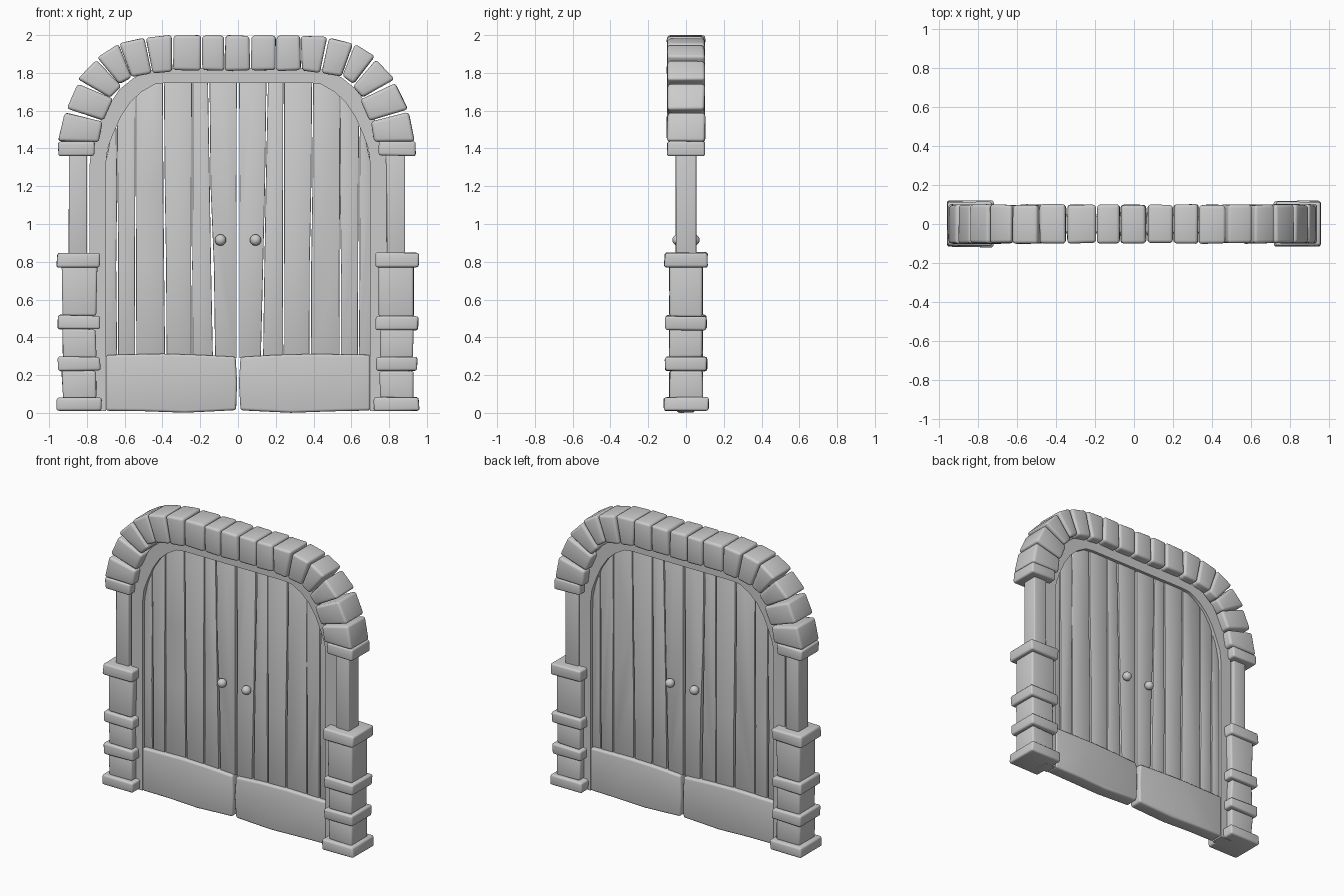
import bpy, bmesh, math, random
from mathutils import Vector

if "Cube" in bpy.data.objects:
    bpy.data.objects.remove(bpy.data.objects["Cube"])

random.seed(4)


def finish(name, bm, bevel=0.0, segs=3):
    bmesh.ops.recalc_face_normals(bm, faces=bm.faces)
    if bevel:
        edges = [e for e in bm.edges if e.calc_face_angle(0) > math.radians(30)]
        bmesh.ops.bevel(bm, geom=edges, offset=bevel, segments=segs, profile=0.5,
                        affect='EDGES', clamp_overlap=True)
    for f in bm.faces:
        f.smooth = True
    me = bpy.data.meshes.new(name)
    bm.to_mesh(me)
    bm.free()
    me.set_sharp_from_angle(angle=math.radians(40))
    ob = bpy.data.objects.new(name, me)
    bpy.context.collection.objects.link(ob)
    return ob


def prism(name, pts, depth, bevel=0.0, jitter=0.0, segs=3):
    """Extrude an (x, z) outline from -depth to +depth along y."""
    bm = bmesh.new()
    j = lambda: random.uniform(-jitter, jitter)
    a = [bm.verts.new((x + j(), -depth + j(), z + j())) for x, z in pts]
    b = [bm.verts.new((v.co.x + j() * .6, depth + j(), v.co.z + j() * .6)) for v in a]
    n = len(pts)
    bm.faces.new(a)
    bm.faces.new(b[::-1])
    for i in range(n):
        k = (i + 1) % n
        bm.faces.new((a[i], b[i], b[k], a[k]))
    return finish(name, bm, bevel, segs)


def block(name, x0, x1, z0, z1, depth, bevel=0.015, jitter=0.004):
    return prism(name, [(x0, z0), (x1, z0), (x1, z1), (x0, z1)], depth, bevel, jitter)


# Arch stones: outer start, outer end, inner end, inner start (left side)
side_stones = [
    [(-.95, 1.44), (-.915, 1.59), (-.72, 1.54), (-.735, 1.435)],
    [(-.91, 1.61), (-.85, 1.745), (-.66, 1.66), (-.715, 1.55)],
    [(-.845, 1.77), (-.75, 1.87), (-.62, 1.73), (-.675, 1.67)],
    [(-.743, 1.885), (-.635, 1.95), (-.565, 1.78), (-.628, 1.74)],
    [(-.625, 1.955), (-.495, 1.988), (-.46, 1.80), (-.56, 1.78)],
    [(-.485, 1.99), (-.35, 1.998), (-.352, 1.81), (-.45, 1.80)],
]
for s, tag, shift in ((1, "left", 0), (-1, "right", -.015)):
    for i, st in enumerate(side_stones):
        prism(f"arch_stone_{tag}_{i}", [(s * x + shift, z) for x, z in st],
              .099, .017, .004)
for i, (x0, x1) in enumerate([(-.345, -.195), (-.188, -.075), (-.068, .062),
                              (.07, .197), (.203, .33)]):
    block(f"arch_stone_top_{i}", x0, x1, 1.812, 1.997, .099, .017, .003)

# Stepped stone columns: name, x range, z range, half depth
column = [
    ("base", -.958, -.722, .008, .08, .118),
    ("low_block", -.93, -.752, .075, .225, .088),
    ("low_band", -.952, -.73, .222, .295, .11),
    ("mid_block", -.928, -.752, .29, .445, .088),
    ("mid_band", -.953, -.727, .44, .515, .11),
    ("tall_block", -.93, -.748, .51, .78, .088),
    ("column_cap", -.957, -.73, .772, .848, .113),
    ("upper_post", -.896, -.799, .84, 1.37, .054),
    ("arch_springer", -.95, -.757, 1.362, 1.435, .099),
]
for s, tag in ((1, "left"), (-1, "right")):
    for n, x0, x1, z0, z1, d in column:
        sh = -.012 if s < 0 and z0 > .8 else 0
        thin = n == "upper_post"
        block(f"{n}_{tag}", s * x0 + sh, s * x1 + sh, z0, z1, d,
              .006 if thin else .013, .001 if thin else .004)

# Wooden door frame
inner = [(-.70, .01), (-.70, 1.315), (-.69, 1.40), (-.66, 1.48), (-.62, 1.57),
         (-.57, 1.645), (-.51, 1.70), (-.44, 1.74), (-.38, 1.747)]
outer = [(-.785, .01), (-.785, 1.32), (-.775, 1.42), (-.74, 1.52), (-.69, 1.62),
         (-.63, 1.71), (-.55, 1.775), (-.46, 1.815), (-.38, 1.825)]
mir = lambda pts: [(-x, z) for x, z in reversed(pts)]
inn, out = inner + mir(inner), outer + mir(outer)
bm = bmesh.new()
rings = []
for (xi, zi), (xo, zo) in zip(inn, out):
    rings.append([bm.verts.new(p) for p in
                  ((xi, -.042, zi), (xo, -.042, zo), (xo, .042, zo), (xi, .042, zi))])
for a, b in zip(rings, rings[1:]):
    for k in range(4):
        m = (k + 1) % 4
        bm.faces.new((a[k], a[m], b[m], b[k]))
bm.faces.new(rings[0])
bm.faces.new(rings[-1][::-1])
finish("door_frame", bm)


def arch_height(x):
    """Height of the frame opening at x, plus an overlap into the frame."""
    x = -abs(x)
    for (xa, za), (xb, zb) in zip(inner[1:], inner[2:]):
        if xa <= x <= xb:
            return za + (zb - za) * (x - xa) / (xb - xa) + .02
    return inner[-1][1] + .02 if x > -.5 else inner[1][1] + .02


# Door planks: x at bottom and top of each edge, worn gaps between
seams = [(-.715, -.70), (-.637, -.643), (-.541, -.54), (-.382, -.395),
         (-.243, -.242), (-.127, -.155), (-.004, -.004)]
gaps = [0, .003, .003, .004, .003, .006, .003]
for s, tag in ((1, "left"), (-1, "right")):
    for i in range(6):
        (lb, lt), (rb, rt) = seams[i], seams[i + 1]
        gl, gr = gaps[i], gaps[i + 1]
        w = lambda: random.uniform(-.003, .003)
        left = [(lb + gl, .29), (lb * .67 + lt * .33 + gl + w(), .78),
                (lb * .33 + lt * .67 + gl * .4 + w(), 1.2), (lt + gl * .7, arch_height(lt))]
        right = [(rb - gr, .29), (rb * .67 + rt * .33 - gr + w(), .78),
                 (rb * .33 + rt * .67 - gr * .4 + w(), 1.2), (rt - gr * .7, arch_height(rt))]
        if i == 5:
            right[1], right[2] = (-.007, .78), (-.008, 1.2)
        xm = (lt + rt) / 2
        pts = left + [(xm, arch_height(xm))] + right[::-1]
        prism(f"plank_{tag}_{i}", [(s * x, z) for x, z in pts],
              .02 + .002 * (i % 2), .005, 0, 2)

    # Kick panel along the bottom of each door
    kick = [(-.70, .012), (-.50, .008), (-.28, .002), (-.012, .014), (-.006, .16),
            (-.012, .297), (-.2, .307), (-.4, .312), (-.70, .308)]
    prism(f"kick_panel_{tag}", [(s * x, z) for x, z in kick], .048, .014, .0015)

    # Round knobs on both faces
    for side, y in (("front", -.042), ("back", .042)):
        bm = bmesh.new()
        bmesh.ops.create_uvsphere(bm, u_segments=20, v_segments=12, radius=.03)
        bmesh.ops.translate(bm, verts=bm.verts, vec=Vector((-.093 * s, y, .915)))
        finish(f"knob_{side}_{tag}", bm)
